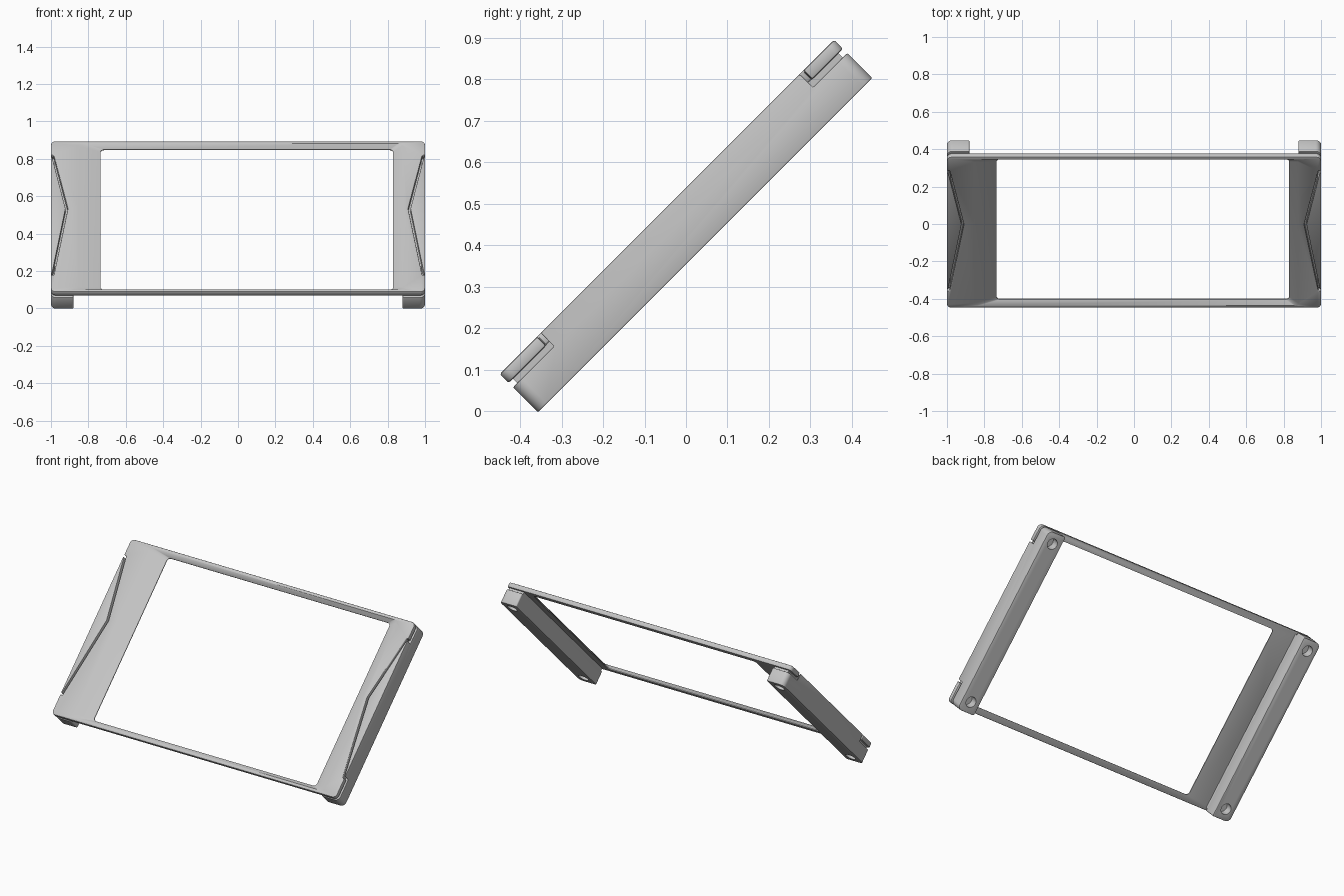
import bpy, bmesh
from math import pi, sin, cos
from mathutils import Matrix, Vector

old = bpy.data.objects.get("Cube")
if old:
    bpy.data.objects.remove(old, do_unlink=True)

# One plain grey for the whole frame
grey = bpy.data.materials.new("plain_grey")
GREY = (0.55, 0.55, 0.55, 1)
grey.diffuse_color = GREY
grey.use_nodes = True
grey.node_tree.nodes["Principled BSDF"].inputs["Base Color"].default_value = GREY

# Parts are drawn flat as (x, along slope, depth), then leaned back
LEAN = Matrix.Translation((0, 0, 0.446)) @ Matrix.Rotation(pi / 4, 4, "X")
HALF, BACK, FRONT = 0.57, -0.065, 0.065
RAIL_TOP, COVER_BACK = 0.02, 0.035


def rounded(points, radii, steps=6):
    """Round the square corners of an outline; radius zero keeps a corner."""
    out = []
    for i, (p, r) in enumerate(zip(points, radii)):
        p = Vector(p)
        if not r:
            out.append(p)
            continue
        a = (Vector(points[i - 1]) - p).normalized()
        b = (Vector(points[(i + 1) % len(points)]) - p).normalized()
        c = p + (a + b) * r
        for k in range(steps + 1):
            t = pi / 2 * k / steps
            out.append(c - (b * cos(t) + a * sin(t)) * r)
    return out


def rect(x0, x1, y0, y1, radii=(0, 0, 0, 0)):
    return rounded([(x0, y0), (x1, y0), (x1, y1), (x0, y1)], radii)


def loft(name, sections, side=1):
    """Solid through matching outlines, each given with its depth."""
    bm = bmesh.new()
    rings = [[bm.verts.new((side * p[0], p[1], n)) for p in pts]
             for pts, n in sections]
    for low, high in zip(rings, rings[1:]):
        for i in range(len(low)):
            bm.faces.new((low[i - 1], low[i], high[i], high[i - 1]))
    bm.faces.new(rings[0])
    bm.faces.new(rings[-1])
    bmesh.ops.recalc_face_normals(bm, faces=bm.faces)
    mesh = bpy.data.meshes.new(name)
    bm.to_mesh(mesh)
    bm.free()
    mesh.materials.append(grey)
    obj = bpy.data.objects.new(name, mesh)
    bpy.context.collection.objects.link(obj)
    obj.matrix_world = LEAN
    return obj


def prism(name, pts, n0, n1, side=1):
    return loft(name, [(pts, n0), (pts, n1)], side)


def cut(obj, cutter):
    cutter.hide_render = True
    mod = obj.modifiers.new("cut", "BOOLEAN")
    mod.operation, mod.solver, mod.object = "DIFFERENCE", "EXACT", cutter
    return cutter


def soften(obj, width):
    mod = obj.modifiers.new("soft_edges", "BEVEL")
    mod.width, mod.segments = width, 2
    mod.limit_method, mod.angle_limit = "ANGLE", 0.8


def finish(obj, cutters=()):
    """Bake the modifiers, drop the cutters and shade smoothly."""
    bpy.context.view_layer.update()
    graph = bpy.context.evaluated_depsgraph_get()
    mesh = bpy.data.meshes.new_from_object(obj.evaluated_get(graph))
    obj.modifiers.clear()
    obj.data = mesh
    for c in cutters:
        bpy.data.objects.remove(c, do_unlink=True)
    bpy.ops.object.select_all(action="DESELECT")
    obj.select_set(True)
    bpy.context.view_layer.objects.active = obj
    bpy.ops.object.shade_smooth_by_angle(angle=0.6)


# Front cover: thin frame with a V notch in each side
V_TOP, V_TIP, V_LOW = 0.465, 0.06, -0.442
notch = [(1, V_LOW), (0.985, V_LOW), (0.91, V_TIP), (0.985, V_TOP), (1, V_TOP)]
outline = [(-1, -HALF), (1, -HALF)] + notch + [(1, HALF), (-1, HALF)]
outline += [(-x, y) for x, y in reversed(notch)]
radii = [0.025, 0.025] + [0] * 5 + [0.025, 0.025] + [0] * 5
cover = prism("front_cover", rounded(outline, radii), COVER_BACK, FRONT)
soften(cover, 0.005)

# Window with sloping sides that flare toward the front
small = rect(-0.735, 0.83, -0.53, 0.53, [0.02] * 4)
large = rect(-0.86, 0.88, -0.553, 0.553, [0.02] * 4)
window = loft("window_cutter", [(small, 0), (small, 0.04), (large, FRONT + 0.001)])
finish(cover, [cut(cover, window)])

# Side rails, each rising into a triangle that fills the cover notch
GAP = 0.012
step = [(0.8, -0.7), (1.1, -0.7), (1.1, V_LOW + GAP), (0.994, V_LOW + GAP),
        (0.922, V_TIP), (0.994, V_TOP - GAP), (1.1, V_TOP - GAP),
        (1.1, 0.7), (0.8, 0.7)]
for label, side in (("left", 1), ("right", -1)):
    body = rect(0.88, 1, -HALF, HALF, (0.008, 0.03, 0.03, 0.008))
    rail = prism(label + "_rail", body, BACK, FRONT, side)
    cutters = [cut(rail, prism("step_cutter", step, RAIL_TOP, 0.2, side))]
    soften(rail, 0.006)
    # Round screw holes in the back
    for end in (-1, 1):
        ring = [(0.94 + 0.032 * cos(k * pi / 16),
                 end * 0.505 + 0.032 * sin(k * pi / 16)) for k in range(32)]
        hole = prism("hole_cutter", ring, BACK - 0.05, BACK + 0.05, side)
        cutters.append(cut(rail, hole))
    finish(rail, cutters)

    # Recessed spacer joining rail and cover, leaving a shadow groove
    spacer = prism(label + "_spacer", rect(0.882, 0.982, -0.555, 0.555),
                   RAIL_TOP - 0.01, COVER_BACK + 0.004, side)
    finish(spacer)
